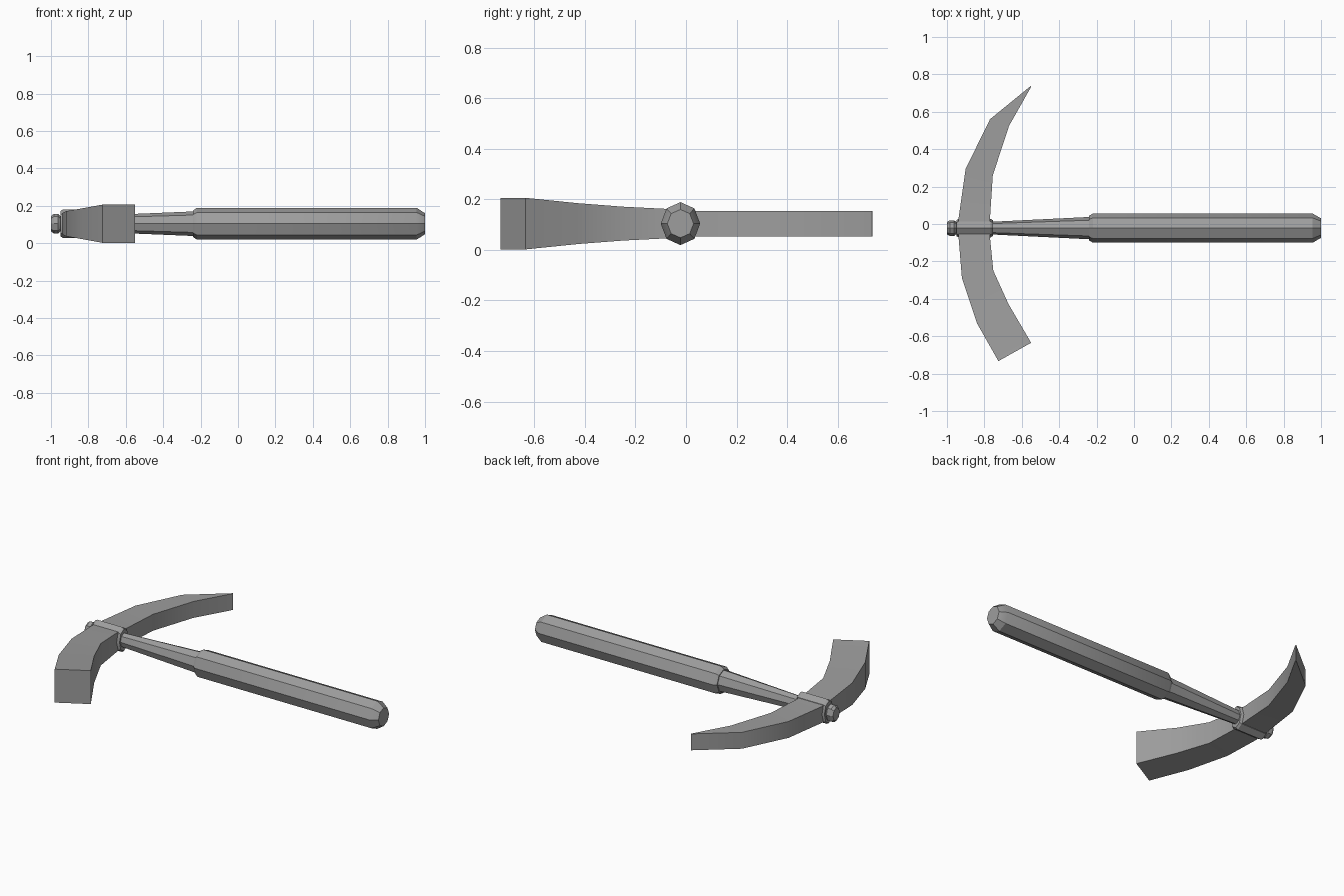
import bpy, bmesh, math

if "Cube" in bpy.data.objects:
    bpy.data.objects.remove(bpy.data.objects["Cube"])

CY, CZ = -0.022, 0.104   # handle axis

# Dark grey iron
iron = bpy.data.materials.new("dark_grey")
iron.diffuse_color = (0.34, 0.34, 0.34, 1)
iron.use_nodes = True
iron.node_tree.nodes["Principled BSDF"].inputs["Base Color"].default_value = iron.diffuse_color


def make_object(name, bm):
    bmesh.ops.recalc_face_normals(bm, faces=bm.faces[:])
    mesh = bpy.data.meshes.new(name)
    bm.to_mesh(mesh)
    bm.free()
    mesh.materials.append(iron)
    mesh.shade_smooth()
    mesh.set_sharp_from_angle(angle=math.radians(30))
    obj = bpy.data.objects.new(name, mesh)
    bpy.context.collection.objects.link(obj)
    return obj


def loft(name, rings):
    """Skin closed rings of equal length and cap both ends."""
    bm = bmesh.new()
    rows = [[bm.verts.new(p) for p in ring] for ring in rings]
    n = len(rows[0])
    for a, b in zip(rows, rows[1:]):
        for i in range(n):
            j = (i + 1) % n
            bm.faces.new((a[i], a[j], b[j], b[i]))
    bm.faces.new(rows[0])
    bm.faces.new(rows[-1])
    return make_object(name, bm)


def octagons(name, stations):
    """Eight-sided rod along x from (x, y radius, z radius) stations."""
    angles = [k * math.tau / 8 for k in range(8)]
    return loft(name, [[(x, CY + ry * math.cos(a), CZ + rz * math.sin(a))
                        for a in angles] for x, ry, rz in stations])


# Grip with chamfered ends
octagons("grip", [(-0.24, 0.066, 0.071), (-0.22, 0.078, 0.085),
                  (0.955, 0.078, 0.085), (1.0, 0.052, 0.056)])

# Tapered shaft running through the head
octagons("shaft", [(-0.97, 0.031, 0.041), (-0.76, 0.034, 0.044),
                   (-0.23, 0.06, 0.066)])

# Knob at the head end
octagons("end_knob", [(-1.0, 0.033, 0.04), (-0.985, 0.042, 0.053),
                      (-0.962, 0.042, 0.053), (-0.95, 0.033, 0.042),
                      (-0.94, 0.033, 0.042)])

# Collar around the head
octagons("collar", [(-0.95, 0.043, 0.067), (-0.937, 0.05, 0.076),
                    (-0.768, 0.05, 0.076), (-0.755, 0.043, 0.067)])

# Curved head: outer x, outer y, inner x, inner y, half height
head = [(-0.552, 0.738, -0.549, 0.735, 0.05),
        (-0.77, 0.56, -0.668, 0.525, 0.05),
        (-0.90, 0.295, -0.755, 0.26, 0.05),
        (-0.938, 0.03, -0.77, 0.03, 0.05),
        (-0.938, -0.07, -0.77, -0.07, 0.058),
        (-0.92, -0.29, -0.752, -0.25, 0.067),
        (-0.84, -0.53, -0.67, -0.43, 0.081),
        (-0.725, -0.733, -0.55, -0.635, 0.102)]
loft("pick_head", [[(ox, oy, CZ - h), (ix, iy, CZ - h),
                    (ix, iy, CZ + h), (ox, oy, CZ + h)]
                   for ox, oy, ix, iy, h in head])
